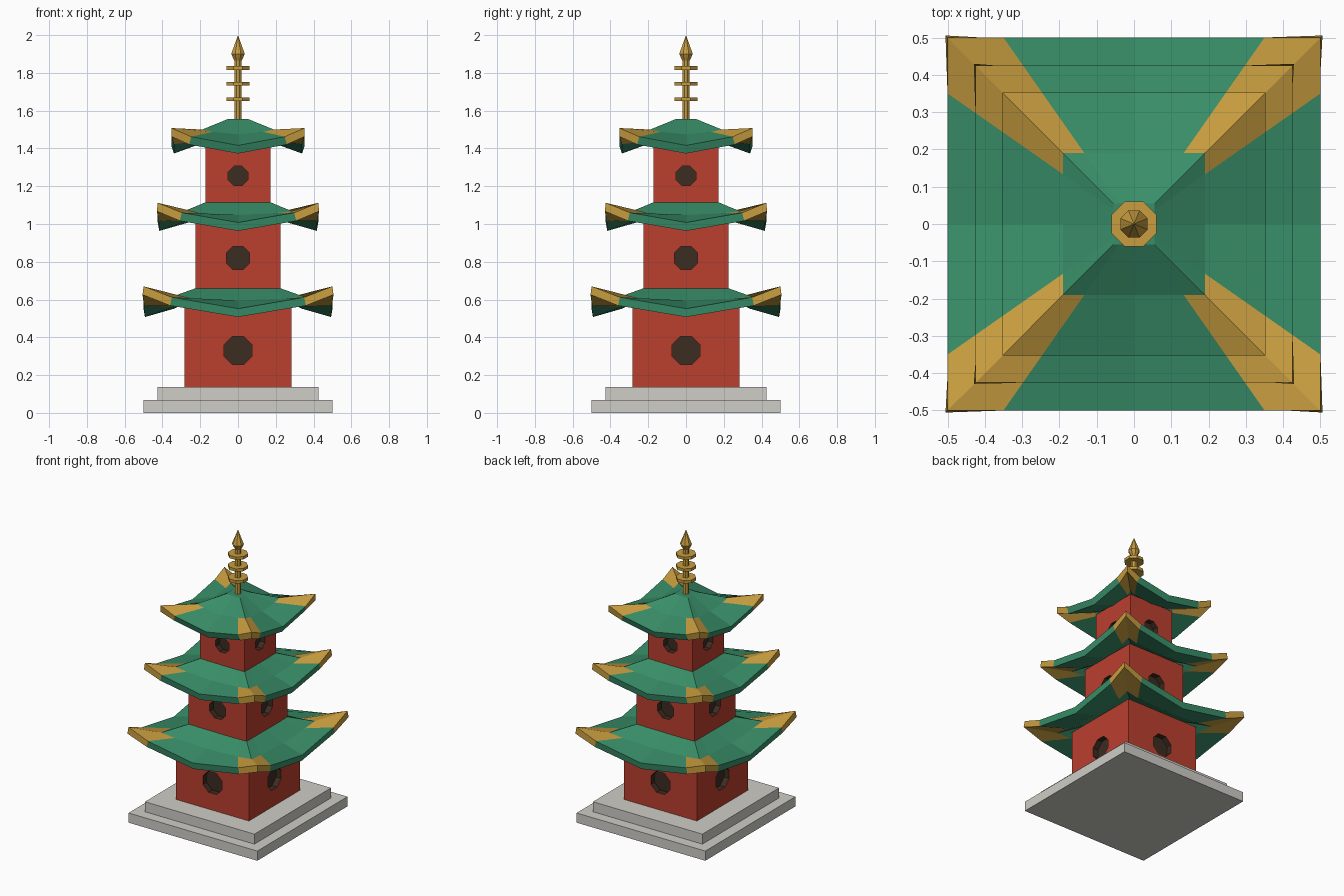
import bpy, bmesh, math
from mathutils import Matrix

if "Cube" in bpy.data.objects:
    bpy.data.objects.remove(bpy.data.objects["Cube"])


def mat(name, c):
    m = bpy.data.materials.new(name)
    m.diffuse_color = (*c, 1)
    m.use_nodes = True
    m.node_tree.nodes["Principled BSDF"].inputs["Base Color"].default_value = m.diffuse_color
    return m


RED = mat("red_wall", (0.50, 0.05, 0.028))
DARK = mat("dark_window", (0.045, 0.025, 0.015))
GREEN = mat("green_tile", (0.04, 0.27, 0.14))
GOLD = mat("gold", (0.58, 0.34, 0.05))
STONE = mat("stone", (0.62, 0.61, 0.57))


def finish(name, bm, mats):
    me = bpy.data.meshes.new(name)
    bmesh.ops.recalc_face_normals(bm, faces=bm.faces)
    bm.to_mesh(me)
    bm.free()
    for m in mats:
        me.materials.append(m)
    ob = bpy.data.objects.new(name, me)
    bpy.context.collection.objects.link(ob)
    return ob


def block(name, half, z0, z1, mats):
    bm = bmesh.new()
    bmesh.ops.create_cube(bm, size=1, matrix=Matrix.Translation((0, 0, (z0 + z1) / 2))
                          @ Matrix.Diagonal((2 * half, 2 * half, z1 - z0, 1)))
    return finish(name, bm, mats)


def octagon(bm, r0, r1, depth, m):
    # eight-sided prism or cone with flats facing the axes
    return bmesh.ops.create_cone(bm, cap_ends=True, segments=8, radius1=r0, radius2=r1,
                                 depth=depth, matrix=m @ Matrix.Rotation(math.pi / 8, 4, 'Z'))


def storey(name, half, z0, z1, wz, wr):
    # wall block with a recessed octagonal window on each side
    wall = block(name, half, z0, z1, [RED, DARK])
    bm = bmesh.new()
    for i in range(4):
        octagon(bm, wr, wr, 0.08, Matrix.Rotation(i * math.pi / 2, 4, 'Z')
                @ Matrix.Translation((0, -half, wz)) @ Matrix.Rotation(math.pi / 2, 4, 'X'))
    for f in bm.faces:
        f.material_index = 1
    cut = finish(name + "_window_cutter", bm, [RED, DARK])
    cut.hide_render = True
    cut.hide_viewport = True
    cut.display_type = 'WIRE'
    mod = wall.modifiers.new("windows", 'BOOLEAN')
    mod.object = cut
    mod.operation = 'DIFFERENCE'
    mod.solver = 'EXACT'


def roof(name, rings, cap=False):
    # rings: (half width, z at middle, z at 0.7, z at corner), inner to outer
    bm = bmesh.new()
    loops = []
    for h, zm, zs, zc in rings:
        loop = []
        for side in range(4):
            rot = Matrix.Rotation(side * math.pi / 2, 4, 'Z')
            for t, z in ((-1, zc), (-0.7, zs), (0, zm), (0.7, zs)):
                v = bm.verts.new((t * h, -h, z))
                v.co = rot @ v.co
                loop.append(v)
        loops.append(loop)
    for k in range(len(loops) - 1):
        a, b = loops[k], loops[k + 1]
        for i in range(16):
            j = (i + 1) % 16
            f = bm.faces.new((b[i], b[j], a[j], a[i]))
            # gold tips on the outer corners
            if k == len(loops) - 2 and i % 4 in (0, 3):
                f.material_index = 1
    if cap:
        bm.faces.new(loops[0])
    bm.normal_update()
    if sum(f.normal.z for f in bm.faces) < 0:
        bmesh.ops.reverse_faces(bm, faces=bm.faces)
    me = bpy.data.meshes.new(name)
    bm.to_mesh(me)
    bm.free()
    me.materials.append(GREEN)
    me.materials.append(GOLD)
    ob = bpy.data.objects.new(name, me)
    bpy.context.collection.objects.link(ob)
    s = ob.modifiers.new("thickness", 'SOLIDIFY')
    s.thickness = 0.045
    s.offset = -1


# stepped stone base
block("lower_step", 0.5, 0, 0.068, [STONE])
block("upper_step", 0.425, 0.068, 0.138, [STONE])

# three storeys
storey("lower_wall", 0.283, 0.138, 0.57, 0.33, 0.08)
storey("middle_wall", 0.225, 0.60, 1.03, 0.82, 0.067)
storey("upper_wall", 0.173, 1.06, 1.44, 1.255, 0.056)

# upswept roofs
roof("lower_roof", [(0.21, 0.665, 0.665, 0.665), (0.35, 0.595, 0.605, 0.615),
                    (0.5, 0.552, 0.612, 0.67)])
roof("middle_roof", [(0.16, 1.12, 1.12, 1.12), (0.285, 1.048, 1.058, 1.068),
                     (0.425, 1.008, 1.06, 1.112)])
roof("upper_roof", [(0.055, 1.555, 1.555, 1.555), (0.19, 1.475, 1.488, 1.50),
                    (0.353, 1.416, 1.462, 1.508)], cap=True)


# spire with three rings and a pointed finial
def spire_part(name, r0, r1, z0, z1):
    bm = bmesh.new()
    octagon(bm, r0, r1, z1 - z0, Matrix.Translation((0, 0, (z0 + z1) / 2)))
    finish(name, bm, [GOLD])


spire_part("spire_pole", 0.021, 0.021, 1.53, 1.88)
for i, z in enumerate((1.66, 1.743, 1.826)):
    spire_part(f"spire_ring_{i + 1}", 0.065, 0.065, z - 0.01, z + 0.01)
spire_part("finial_base", 0.021, 0.039, 1.865, 1.90)
spire_part("finial_point", 0.039, 0.0, 1.90, 2.0)
